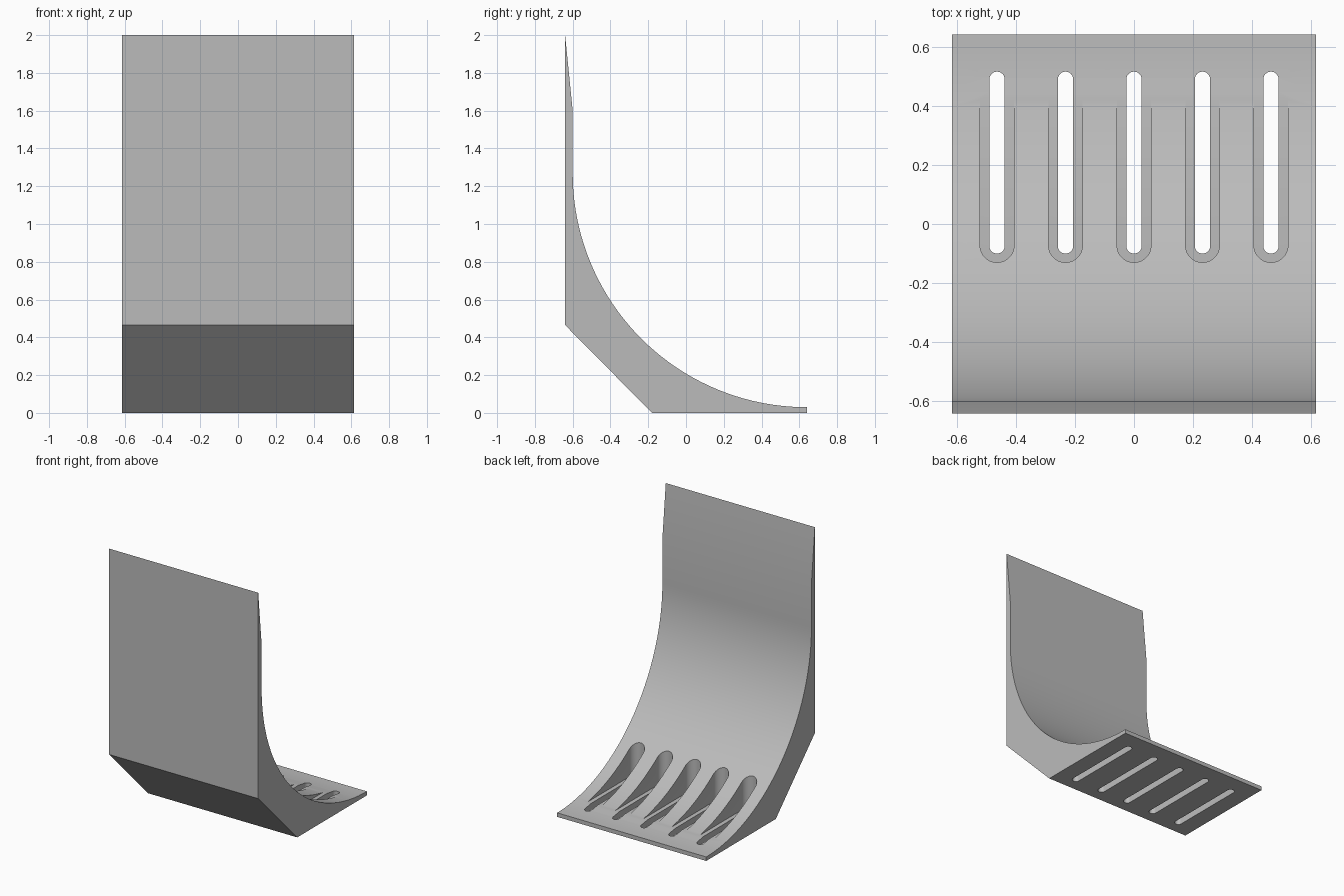
import bpy, bmesh, math

cube = bpy.data.objects.get("Cube")
if cube:
    bpy.data.objects.remove(cube, do_unlink=True)

HALF_WIDTH = 0.615
SLOT_SPACING = 0.2315

grey = bpy.data.materials.new("plain grey")
grey.use_nodes = True
colour = (0.5, 0.5, 0.5, 1)
grey.diffuse_color = colour
grey.node_tree.nodes["Principled BSDF"].inputs["Base Color"].default_value = colour


def extrude(bm, outline, offset):
    """Close an outline into a face and extrude it to a solid."""
    face = bm.faces.new([bm.verts.new(p) for p in outline])
    result = bmesh.ops.extrude_face_region(bm, geom=[face])
    verts = [g for g in result["geom"] if isinstance(g, bmesh.types.BMVert)]
    bmesh.ops.translate(bm, verts=verts, vec=offset)


def finish(bm, name):
    bmesh.ops.recalc_face_normals(bm, faces=bm.faces)
    mesh = bpy.data.meshes.new(name)
    bm.to_mesh(mesh)
    bm.free()
    mesh.materials.append(grey)
    obj = bpy.data.objects.new(name, mesh)
    bpy.context.collection.objects.link(obj)
    return obj


def slot_cutter(name, radius, y_front, y_back, z_low, z_high, steps=16):
    """Row of five round-ended slots."""
    bm = bmesh.new()
    for i in range(-2, 3):
        outline = []
        for y, start in ((y_back - radius, 0), (y_front + radius, math.pi)):
            for s in range(steps + 1):
                a = start + math.pi * s / steps
                outline.append((i * SLOT_SPACING + radius * math.cos(a),
                                y + radius * math.sin(a), z_low))
        extrude(bm, outline, (0, 0, z_high - z_low))
    obj = finish(bm, name)
    obj.hide_render = True
    obj.hide_set(True)
    return obj


# Curved body: side profile swept across the width
profile = [(-0.64, 2), (-0.64, 0.465), (-0.18, 0), (0.64, 0)]
radius, centre_y, centre_z, steps = 1.24, 0.64, 1.27, 40
for s in range(steps + 1):
    a = math.pi / 2 * s / steps
    profile.append((centre_y - radius * math.sin(a), centre_z - radius * math.cos(a)))
profile.append((-0.6, 1.6))
bm = bmesh.new()
extrude(bm, [(-HALF_WIDTH, y, z) for y, z in profile], (2 * HALF_WIDTH, 0, 0))
body = finish(bm, "curved_body")

# Wide recesses with a flat floor, then narrow slots right through
cutters = [slot_cutter("recess_cutter", 0.0575, -0.13, 0.545, 0.05, 1),
           slot_cutter("through_slot_cutter", 0.026, -0.1, 0.515, -0.2, 1)]
bpy.ops.object.select_all(action="DESELECT")
bpy.context.view_layer.objects.active = body
body.select_set(True)
for cutter in cutters:
    mod = body.modifiers.new(cutter.name, "BOOLEAN")
    mod.operation = "DIFFERENCE"
    mod.solver = "EXACT"
    mod.object = cutter
    bpy.ops.object.modifier_apply(modifier=mod.name)
    bpy.data.objects.remove(cutter, do_unlink=True)

bpy.ops.object.shade_smooth_by_angle(angle=math.radians(30))
